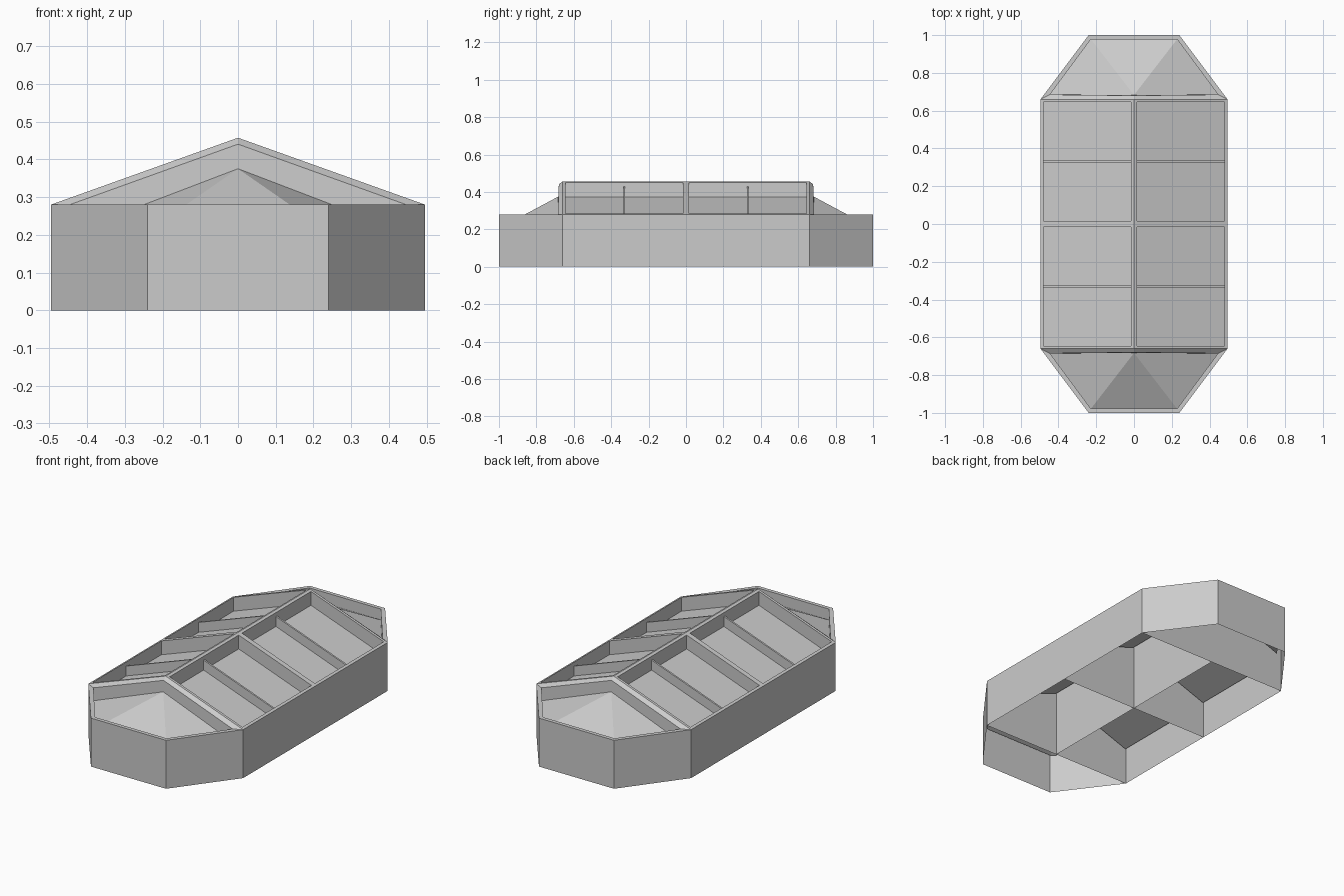
import bpy
from mathutils import Vector

if "Cube" in bpy.data.objects:
    bpy.data.objects.remove(bpy.data.objects["Cube"], do_unlink=True)

# Main sizes
W, S, H, L = 0.495, 0.66, 0.24, 1.0     # half width, half straight side, half end, half length
EAVE, RIDGE = 0.28, 0.457
RIM, DEPTH = 0.015, 0.08                # frame strip width, pane recess

grey = bpy.data.materials.new("plain_grey")
grey.use_nodes = True
grey.diffuse_color = (0.6, 0.6, 0.6, 1)
grey.node_tree.nodes["Principled BSDF"].inputs["Base Color"].default_value = (0.6, 0.6, 0.6, 1)


def roof(x, y, drop=0.0):
    """Point on the sloping roof, lowered by drop."""
    return Vector((x, y, RIDGE - (RIDGE - EAVE) * abs(x) / W - drop))


def build(name, faces, axes=(True, True)):
    """Make an object from (points, facing direction) pairs, mirrored on x and y."""
    verts, polys = [], []
    for points, facing in faces:
        p = [Vector(q) for q in points]
        if (p[1] - p[0]).cross(p[2] - p[0]).dot(Vector(facing)) < 0:
            p.reverse()
        polys.append(range(len(verts), len(verts) + len(p)))
        verts += p
    mesh = bpy.data.meshes.new(name)
    mesh.from_pydata(verts, [], [list(f) for f in polys])
    mesh.materials.append(grey)
    obj = bpy.data.objects.new(name, mesh)
    bpy.context.collection.objects.link(obj)
    weld = obj.modifiers.new("weld", 'WELD')
    weld.merge_threshold = 0.0001
    if any(axes):
        mirror = obj.modifiers.new("mirror", 'MIRROR')
        mirror.use_axis = (axes[0], axes[1], False)
        mirror.merge_threshold = 0.0001
    return obj


def strip(upper, lower, facing):
    """Quad between an upper and a lower edge."""
    return [*upper, *reversed(lower)], facing


def at(p, z):
    return Vector((p[0], p[1], z))


UP = (0, 0, 1)

# Outer walls, one quarter of the elongated octagon
plan = [(W, 0), (W, S), (H, L), (0, L)]
outward = [(1, 0, 0), (L - S, W - H, 0), (0, 1, 0)]
build("outer_walls", [strip((at(a, EAVE), at(b, EAVE)), (at(a, 0), at(b, 0)), n)
                      for a, b, n in zip(plan, plan[1:], outward)])

# Roof frame: flat strips around each opening and the sides of the recess
outer = [(0, 0), (W, 0), (W, S), (0, S)]
inner = [(RIM, RIM), (W - RIM, RIM), (W - RIM, S - RIM), (RIM, S - RIM)]
inward = [(0, 1, 0), (-1, 0, 0), (0, -1, 0), (1, 0, 0)]
frame = []
for i in range(4):
    j = (i + 1) % 4
    top = [roof(*inner[i]), roof(*inner[j])]
    frame.append(strip((roof(*outer[i]), roof(*outer[j])), top, UP))
    frame.append(strip(top, [roof(*inner[i], DEPTH), roof(*inner[j], DEPTH)], inward[i]))
build("roof_frame", frame)

# Sunken roof panes
build("roof_panes", [([roof(*p, DEPTH) for p in inner], UP)])

# Cross bars halfway along every pane
y0, y1, x0, x1 = 0.325, 0.335, RIM, W - RIM
top_drop = 0.023
bars = [([roof(x0, y0, top_drop), roof(x1, y0, top_drop),
          roof(x1, y1, top_drop), roof(x0, y1, top_drop)], UP)]
for y, n in ((y0, (0, -1, 0)), (y1, (0, 1, 0))):
    bars.append(strip((roof(x0, y, top_drop), roof(x1, y, top_drop)),
                      (roof(x0, y, DEPTH), roof(x1, y, DEPTH)), n))
build("pane_bars", bars)

# End frames: sloped gable strip, flat rim and the sides of the end recess
peak = Vector((0, 0.68, 0.44))
side, corner, middle = (Vector((0.445, 0.685, EAVE)), Vector((0.228, 0.978, EAVE)),
                        Vector((0, 0.978, EAVE)))
hip_top = Vector((0, 0.683, 0.375))
hip_side, hip_corner, hip_middle = at(side, 0.205), at(corner, 0.217), at(middle, 0.217)
build("end_frames", [
    strip((roof(0, S), roof(W, S)), (peak, side), (0, 1, 1)),
    strip((at(plan[1], EAVE), at(plan[2], EAVE)), (side, corner), UP),
    strip((at(plan[2], EAVE), at(plan[3], EAVE)), (corner, middle), UP),
    strip((peak, side), (hip_top, hip_side), (0, 1, 0)),
    strip((side, corner), (hip_side, hip_corner), (-1, -1, 0)),
    strip((corner, middle), (hip_corner, hip_middle), (0, -1, 0)),
])

# Sunken hipped end roofs
build("end_hips", [([hip_top, hip_side, hip_corner], UP),
                   ([hip_top, hip_corner, hip_middle], UP)])

# Thin inner partitions, open at the bottom
gap = 0.004


def partition(y):
    return ([(-W, y, 0), (W, y, 0), roof(W, y, gap), roof(0, y, gap), roof(-W, y, gap)],
            (0, 1, 0))


build("end_partitions", [partition(S)], (False, True))
build("middle_partition", [partition(0)], (False, False))
build("ridge_partition", [([(0, -S, 0), (0, S, 0), roof(0, S, gap), roof(0, -S, gap)],
                           (1, 0, 0))], (False, False))
